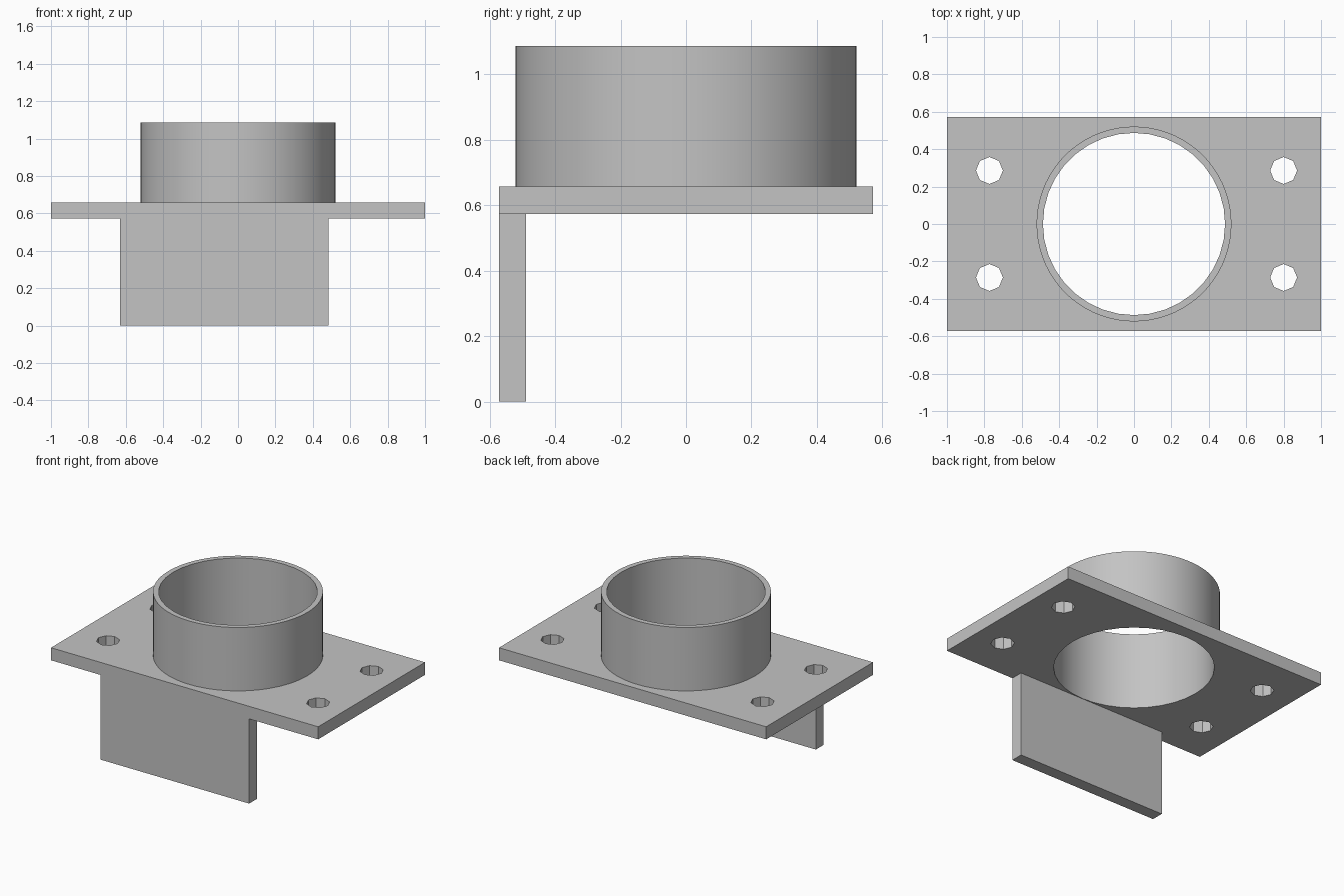
import bpy
import bmesh
from math import cos, sin, pi, radians

cube = bpy.data.objects.get("Cube")
if cube:
    bpy.data.objects.remove(cube, do_unlink=True)

grey = bpy.data.materials.new("plain_grey")
grey.use_nodes = True
GREY = (0.55, 0.55, 0.55, 1)
grey.diffuse_color = GREY
grey.node_tree.nodes["Principled BSDF"].inputs["Base Color"].default_value = GREY


def circle(x, y, radius, sides):
    return [(x + radius * cos(2 * pi * i / sides), y + radius * sin(2 * pi * i / sides))
            for i in range(sides)]


def rectangle(x0, x1, y0, y1):
    return [(x0, y0), (x1, y0), (x1, y1), (x0, y1)]


def extrude_outline(name, z0, z1, outlines):
    """Extrude a flat outline, with any inner outlines left as holes."""
    curve = bpy.data.curves.new(name + "_outline", "CURVE")
    curve.dimensions = "2D"
    curve.fill_mode = "BOTH"
    curve.extrude = (z1 - z0) / 2
    for points in outlines:
        spline = curve.splines.new("POLY")
        spline.points.add(len(points) - 1)
        for point, (x, y) in zip(spline.points, points):
            point.co = (x, y, 0, 1)
        spline.use_cyclic_u = True
    source = bpy.data.objects.new(name + "_outline", curve)
    bpy.context.collection.objects.link(source)
    bpy.context.view_layer.update()
    mesh = bpy.data.meshes.new_from_object(
        source.evaluated_get(bpy.context.evaluated_depsgraph_get()))
    bpy.data.objects.remove(source, do_unlink=True)

    # Weld the caps to the walls and tidy the flat faces
    bm = bmesh.new()
    bm.from_mesh(mesh)
    bmesh.ops.remove_doubles(bm, verts=bm.verts, dist=0.0005)
    bmesh.ops.recalc_face_normals(bm, faces=bm.faces)
    bm.to_mesh(mesh)
    bm.free()

    mesh.name = name
    mesh.materials.clear()
    mesh.materials.append(grey)
    obj = bpy.data.objects.new(name, mesh)
    obj.location.z = (z0 + z1) / 2
    bpy.context.collection.objects.link(obj)
    bpy.ops.object.select_all(action="DESELECT")
    obj.select_set(True)
    bpy.context.view_layer.objects.active = obj
    bpy.ops.object.shade_smooth_by_angle(angle=radians(30))
    return obj


DEPTH = 0.571
PLATE_BOTTOM, PLATE_TOP = 0.573, 0.658
bore = circle(0, 0, 0.487, 36)

# Flange plate with the bore and four bolt holes
bolt_holes = [circle(x, y, 0.072, 8) for x in (-0.773, 0.8) for y in (-0.286, 0.286)]
extrude_outline("flange_plate", PLATE_BOTTOM, PLATE_TOP,
                [rectangle(-1, 1, -DEPTH, DEPTH), bore] + bolt_holes)

# Round collar standing on the plate
extrude_outline("collar", PLATE_TOP, 1.087, [circle(0, 0, 0.521, 72), bore])

# Tab hanging from the front edge
extrude_outline("front_tab", 0, PLATE_BOTTOM, [rectangle(-0.63, 0.483, -DEPTH, -0.489)])
